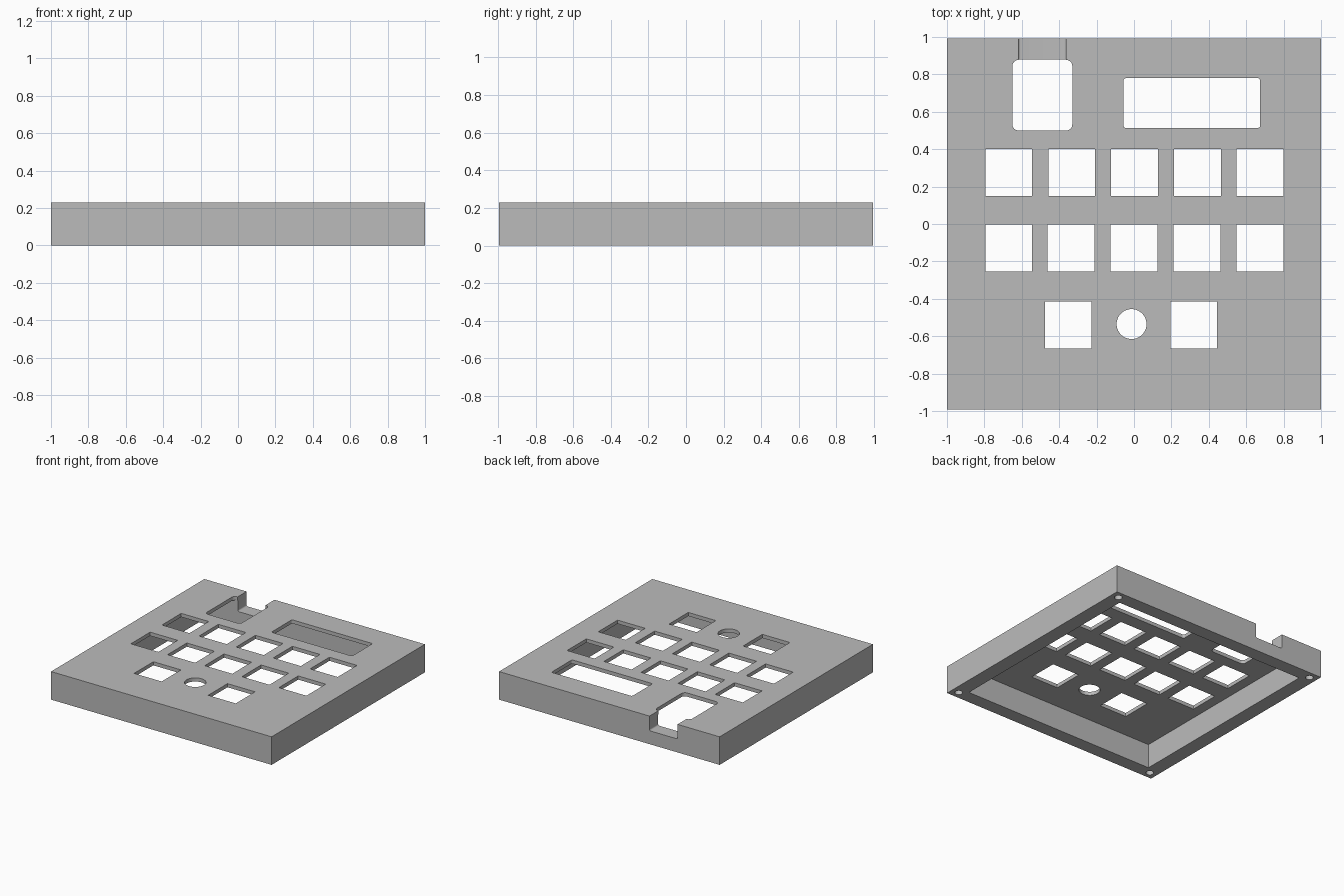
import bpy, math
import bmesh
from mathutils import Matrix

if "Cube" in bpy.data.objects:
    bpy.data.objects.remove(bpy.data.objects["Cube"], do_unlink=True)

HEIGHT, CEILING = 0.23, 0.2
HALF_X, HALF_Y = 1.0, 0.993

grey = bpy.data.materials.new("plain grey")
grey.use_nodes = True
grey.diffuse_color = (0.5, 0.5, 0.5, 1)
grey.node_tree.nodes["Principled BSDF"].inputs["Base Color"].default_value = (0.5, 0.5, 0.5, 1)


def rounded_rect(x0, x1, y0, y1, r=0, steps=6):
    """Outline of a rectangle, counter-clockwise, with optional round corners."""
    if r == 0:
        return [(x0, y0), (x1, y0), (x1, y1), (x0, y1)]
    centres = [(x1 - r, y1 - r), (x0 + r, y1 - r), (x0 + r, y0 + r), (x1 - r, y0 + r)]
    points = []
    for quarter, (cx, cy) in enumerate(centres):
        for i in range(steps + 1):
            a = math.pi / 2 * (quarter + i / steps)
            points.append((cx + r * math.cos(a), cy + r * math.sin(a)))
    return points


def circle(cx, cy, r, n=40):
    return [(cx + r * math.cos(math.tau * i / n), cy + r * math.sin(math.tau * i / n))
            for i in range(n)]


def prism(name, outline, z0, z1, turn=None):
    """Solid made by raising an outline from z0 to z1."""
    bm = bmesh.new()
    base = bm.faces.new([bm.verts.new((x, y, z0)) for x, y in outline])
    top = bmesh.ops.extrude_face_region(bm, geom=[base])["geom"]
    bmesh.ops.translate(bm, vec=(0, 0, z1 - z0),
                        verts=[v for v in top if isinstance(v, bmesh.types.BMVert)])
    if turn:
        bm.transform(turn)
    bmesh.ops.recalc_face_normals(bm, faces=bm.faces)
    mesh = bpy.data.meshes.new(name)
    bm.to_mesh(mesh)
    bm.free()
    mesh.materials.append(grey)
    obj = bpy.data.objects.new(name, mesh)
    bpy.context.collection.objects.link(obj)
    return obj


# Outer block of the cover
cover = prism("keypad_cover", rounded_rect(-HALF_X, HALF_X, -HALF_Y, HALF_Y), 0, HEIGHT)
cutters = []


def window(name, outline, z0=0.1, z1=0.4, turn=None):
    cutter = prism(name, outline, z0, z1, turn)
    cutter.hide_render = True
    cutters.append(cutter)


# Hollow underside
window("cavity_cutter", rounded_rect(-0.88, 0.88, -0.88, 0.88), -0.2, CEILING)

# Square key openings, row by row
rows = [(0.275, (-0.67, -0.333, 0.003, 0.339, 0.674)),
        (-0.128, (-0.67, -0.337, 0, 0.337, 0.673)),
        (-0.54, (-0.352, 0.32))]
half = 0.125
for y, xs in rows:
    for x in xs:
        window("key_cutter", rounded_rect(x - half, x + half, y - half, y + half))

# Round knob opening, display window and socket opening
window("knob_cutter", circle(-0.013, -0.535, 0.08))
window("display_cutter", rounded_rect(-0.057, 0.675, 0.513, 0.78, 0.015))
window("socket_cutter", rounded_rect(-0.65, -0.33, 0.5, 0.877, 0.032))

# Cable notch through the back wall, drawn upright and run along y
upright = Matrix.Rotation(math.pi / 2, 4, "X")
window("notch_cutter", rounded_rect(-0.618, -0.364, 0.11, 0.4, 0.012), -1.2, -0.86, upright)

# Blind screw holes in the bottom rim corners
for sx in (-1, 1):
    for sy in (-1, 1):
        window("screw_cutter", circle(sx * 0.937, sy * 0.933, 0.03, 24), -0.1, 0.12)

# Carve everything, then drop the cutters
for cutter in cutters:
    mod = cover.modifiers.new(cutter.name, "BOOLEAN")
    mod.operation = "DIFFERENCE"
    mod.solver = "EXACT"
    mod.object = cutter
bpy.context.view_layer.update()
graph = bpy.context.evaluated_depsgraph_get()
carved = bpy.data.meshes.new_from_object(cover.evaluated_get(graph))
cover.modifiers.clear()
cover.data = carved
for cutter in cutters:
    bpy.data.objects.remove(cutter, do_unlink=True)
carved.materials.clear()
carved.materials.append(grey)

# Smooth round walls, crisp edges
bpy.ops.object.select_all(action="DESELECT")
cover.select_set(True)
bpy.context.view_layer.objects.active = cover
bpy.ops.object.shade_smooth_by_angle(angle=math.radians(30))
